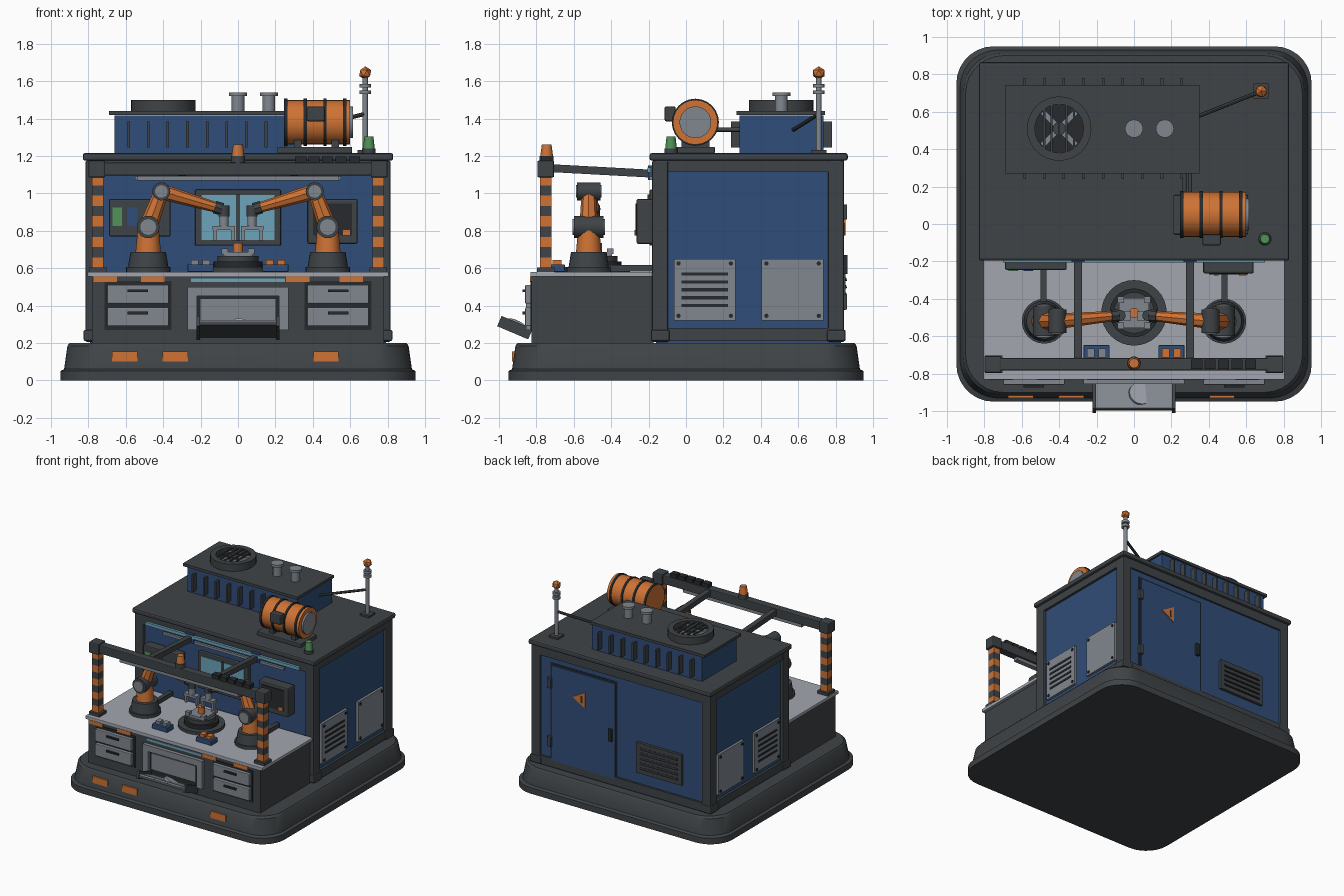
import bpy, bmesh, math
from mathutils import Vector, Matrix

if "Cube" in bpy.data.objects:
    bpy.data.objects.remove(bpy.data.objects["Cube"])


def material(name, *rgb):
    mat = bpy.data.materials.new(name)
    mat.use_nodes = True
    mat.diffuse_color = (*rgb, 1)
    mat.node_tree.nodes["Principled BSDF"].inputs["Base Color"].default_value = (*rgb, 1)
    return mat


dark = material("charcoal", .05, .057, .062)
black = material("near_black", .02, .023, .026)
blue = material("navy_blue", .03, .075, .19)
orange = material("safety_orange", .62, .17, .035)
steel = material("steel_grey", .22, .245, .275)
pale = material("worktop_grey", .36, .38, .43)
glass = material("sky_glass", .15, .37, .5)
green = material("signal_green", .08, .29, .1)


def finish(name, mat, bm, smooth=False):
    bmesh.ops.recalc_face_normals(bm, faces=bm.faces)
    mesh = bpy.data.meshes.new(name)
    bm.to_mesh(mesh)
    bm.free()
    mesh.materials.append(mat)
    obj = bpy.data.objects.new(name, mesh)
    bpy.context.collection.objects.link(obj)
    if smooth:
        bpy.ops.object.select_all(action='DESELECT')
        obj.select_set(True)
        bpy.context.view_layer.objects.active = obj
        bpy.ops.object.shade_smooth_by_angle(angle=math.radians(35))
    return obj


def box(name, mat, at, size, bevel=0, tilt=0):
    bm = bmesh.new()
    bmesh.ops.create_cube(bm, size=1)
    bmesh.ops.scale(bm, vec=size, verts=bm.verts)
    if bevel:
        bmesh.ops.bevel(bm, geom=bm.edges[:], offset=bevel, segments=2, profile=.5, affect='EDGES')
    bm.transform(Matrix.Translation(at) @ Matrix.Rotation(tilt, 4, 'X'))
    return finish(name, mat, bm)


def rod(name, mat, start, end, radius, tip=None, sides=24, spin=0):
    start, end = Vector(start), Vector(end)
    way = end - start
    bm = bmesh.new()
    bmesh.ops.create_cone(bm, cap_ends=True, segments=sides, radius1=radius,
                          radius2=radius if tip is None else tip, depth=way.length)
    turn = way.to_track_quat('Z', 'Y').to_matrix().to_4x4()
    bm.transform(Matrix.Translation((start + end) / 2) @ turn @ Matrix.Rotation(spin, 4, 'Z'))
    return finish(name, mat, bm, sides > 8)


def post(name, mat, x, y, low, high, radius, tip=None, sides=24):
    return rod(name, mat, (x, y, low), (x, y, high), radius, tip, sides)


def bar(name, mat, start, end, width):
    return rod(name, mat, start, end, width * .707, sides=4, spin=math.pi / 4)


def ring(name, mat, centre, outer, inner, height):
    bm = bmesh.new()
    loops = [[bm.verts.new(Vector(centre) + Vector((r * math.cos(a), r * math.sin(a), z)))
              for a in (math.tau * i / 32 for i in range(32))]
             for r, z in ((outer, 0), (outer, height), (inner, height), (inner, 0))]
    for k in range(4):
        for i in range(32):
            j, n = (i + 1) % 32, (k + 1) % 4
            bm.faces.new((loops[k][i], loops[k][j], loops[n][j], loops[n][i]))
    return finish(name, mat, bm, True)


# rounded plinth lofted from stacked outlines
bm = bmesh.new()
layers = []
for half, z in ((.95, 0), (.95, .05), (.93, .06), (.912, .185), (.9, .2)):
    outline = []
    for i in range(32):
        quarter, step = divmod(i, 8)
        a = math.pi / 2 * (quarter + step / 7)
        corner = math.pi / 2 * quarter + math.pi / 4
        c = (half - .2) * math.sqrt(2)
        outline.append(bm.verts.new((c * math.cos(corner) + .2 * math.cos(a),
                                     c * math.sin(corner) + .2 * math.sin(a), z)))
    layers.append(outline)
for low, high in zip(layers, layers[1:]):
    for i in range(32):
        j = (i + 1) % 32
        bm.faces.new((low[i], low[j], high[j], high[i]))
bm.faces.new(layers[0])
bm.faces.new(layers[-1])
finish("plinth", dark, bm, True)
for x in (-.605, -.335, .47):
    box("plinth_hazard_mark", orange, at=(x, -.92, .128), size=(.135, .018, .055))

# building shell
box("building_walls", blue, at=(0, .335, .69), size=(1.58, .99, .98))
box("roof_slab", dark, at=(0, .335, 1.195), size=(1.66, 1.06, .04), bevel=.012)
for y in (-.16, .825):
    box("upper_rail", dark, at=(0, y, 1.14), size=(1.6, .04, .075))
    box("lower_rail", dark, at=(0, y, .245), size=(1.6, .04, .07))
for s in (-1, 1):
    box("side_upper_rail", dark, at=(s * .79, .33, 1.145), size=(.04, .98, .06))
    box("side_lower_rail", dark, at=(s * .79, .33, .245), size=(.04, .98, .07))
    for y in (-.138, .803):
        box("corner_pillar", dark, at=(s * .775, y, .69), size=(.08, .085, .97), bevel=.008)
        box("pillar_foot", dark, at=(s * .775, y, .24), size=(.1, .1, .06), bevel=.008)
    # side access panels
    for y in (.1, .57):
        box("side_panel", steel, at=(s * .795, y, .485), size=(.03, .33, .33))
        for dy in (-.14, .14):
            for dz in (-.14, .14):
                rod("panel_bolt", black, (s * .8, y + dy, .485 + dz), (s * .816, y + dy, .485 + dz), .012, sides=8)
    for i in range(5):
        box("panel_slot", black, at=(s * .806, .1, .4 + i * .042), size=(.016, .25, .017))

# rear door and vent
box("rear_door_gap", black, at=(.345, .828, .655), size=(.61, .01, .81))
box("rear_door", blue, at=(.345, .836, .655), size=(.58, .018, .78))
box("door_handle", black, at=(.09, .852, .62), size=(.03, .025, .1))
for z in (.42, .9):
    box("door_hinge", dark, at=(.645, .848, z), size=(.035, .025, .08))
rod("door_warning_sign", orange, (.36, .843, .84), (.36, .852, .84), .075, sides=3, spin=math.pi / 2)
box("warning_bolt", black, at=(.352, .851, .84), size=(.016, .006, .055))
box("rear_vent", dark, at=(-.35, .838, .5), size=(.41, .03, .25))
for i in range(5):
    box("rear_louvre", black, at=(-.35, .853, .42 + i * .04), size=(.34, .012, .018), tilt=.3)

# workbench
box("bench_cabinet", dark, at=(0, -.5, .38), size=(1.56, .65, .36))
box("worktop", pale, at=(0, -.505, .567), size=(1.61, .655, .026), bevel=.004)
box("bench_light", glass, at=(0, -.828, .535), size=(.5, .01, .018))
for x in (-.71, -.455, .32, .605):
    box("bench_hazard_mark", orange, at=(x, -.828, .54), size=(.125, .01, .03))
for s in (-1, 1):
    box("drawer_bank", black, at=(s * .535, -.826, .4), size=(.36, .012, .26))
    for z in (.34, .46):
        box("drawer", steel, at=(s * .535, -.842, z), size=(.33, .035, .1), bevel=.005)
        box("drawer_handle", black, at=(s * .535, -.865, z + .02), size=(.11, .016, .014))
    box("chute_side", steel, at=(s * .245, -.84, .385), size=(.05, .03, .23))
    box("tray_rail", dark, at=(s * .212, -.915, .282), size=(.018, .18, .06), tilt=-.4)
box("chute_lintel", steel, at=(0, -.84, .475), size=(.54, .03, .05))
box("chute_recess", black, at=(0, -.827, .36), size=(.44, .008, .19))
box("chute_flap", steel, at=(0, -.832, .37), size=(.4, .01, .13))
box("tray_underside", dark, at=(0, -.915, .272), size=(.42, .17, .02), tilt=-.4)
box("tray_plate", steel, at=(0, -.911, .285), size=(.41, .165, .012), tilt=-.4)
rod("tray_disc", pale, (.03, -.911, .287), (.035, -.905, .3), .062)

# gantry with striped legs
for s in (-1, 1):
    box("gantry_foot", dark, at=(s * .75, -.75, .592), size=(.095, .095, .024))
    for i in range(9):
        box("gantry_leg_band", dark if i % 2 else orange,
            at=(s * .75, -.75, .63 + i * .055), size=(.06, .06, .055))
    box("gantry_corner", dark, at=(s * .755, -.75, 1.13), size=(.09, .09, .09), bevel=.008)
    bar("gantry_brace", dark, (s * .3, -.73, 1.135), (s * .3, -.18, 1.105), .042)
    box("brace_flange", blue, at=(s * .3, -.192, 1.11), size=(.07, .02, .075))
    box("bench_conduit", dark, at=(s * .485, -.3, .6), size=(.032, .25, .035))
box("gantry_beam", dark, at=(0, -.75, 1.13), size=(1.56, .065, .07), bevel=.006)
box("gantry_lamp", steel, at=(0, -.75, 1.08), size=(1.08, .04, .025))
box("wall_light", glass, at=(0, -.196, 1.125), size=(1.4, .02, .025))
box("wall_light_housing", steel, at=(0, -.185, 1.08), size=(1.1, .02, .02))
for i in range(5):
    box("cable_chain_link", black, at=(.335 + i * .072, -.75, 1.18), size=(.06, .05, .035))
post("gantry_beacon_base", dark, 0, -.745, 1.16, 1.2, .037)
post("gantry_beacon", orange, 0, -.745, 1.2, 1.26, .034, .026, sides=12)

# window and wall boxes
box("window_frame", dark, at=(0, -.178, .87), size=(.46, .035, .3), bevel=.008)
box("window_mullion", dark, at=(0, -.2, .87), size=(.02, .014, .25))
for s in (-1, 1):
    box("window_pane", glass, at=(s * .103, -.196, .87), size=(.185, .008, .24))
box("screen_panel", dark, at=(-.525, -.205, .87), size=(.33, .08, .2), bevel=.008)
box("green_screen", green, at=(-.645, -.246, .875), size=(.05, .008, .1))
box("blue_screen", blue, at=(-.565, -.246, .875), size=(.05, .008, .1))
box("control_box", dark, at=(.505, -.22, .85), size=(.27, .09, .24), bevel=.01)
box("control_box_door", black, at=(.505, -.266, .86), size=(.21, .008, .17))
box("control_switch", orange, at=(.58, -.27, .79), size=(.035, .012, .03))
box("control_lamp", green, at=(.44, -.27, .79), size=(.025, .012, .025))

# turntable
post("turntable_base", dark, 0, -.475, .58, .605, .175, sides=32)
post("turntable_step", black, 0, -.475, .605, .635, .13, sides=32)
post("turntable_plate", dark, 0, -.475, .635, .665, .11, sides=32)
box("turntable_pad", steel, at=(0, -.475, .675), size=(.16, .16, .02))
for x in (-.07, .07):
    for y in (-.545, -.405):
        box("pad_clamp", steel, at=(x, y, .69), size=(.035, .035, .03))
post("workpiece", orange, 0, -.475, .685, .735, .027, sides=12)

# robot arms
for s in (-1, 1):
    shoulder, elbow, wrist = (Vector((s * .48, -.52, .82)), Vector((s * .41, -.52, 1.01)),
                              Vector((s * .085, -.49, .915)))
    post("arm_flange", dark, s * .48, -.52, .58, .605, .12)
    post("arm_base", dark, s * .48, -.52, .605, .685, .108, .095)
    post("arm_turret", orange, s * .48, -.52, .685, .83, .068, .055, sides=12)
    rod("upper_arm", orange, shoulder, elbow, .05, .038, sides=8)
    rod("forearm", orange, elbow, wrist, .042, .026, sides=8)
    rod("forearm_cuff", dark, wrist + (elbow - wrist) * .12, wrist, .034, sides=8)
    for joint, r in ((shoulder, .06), (elbow, .048)):
        reach = Vector((0, r * 1.3, 0))
        rod("arm_joint", dark, joint - reach, joint + reach, r)
        rod("joint_cap", steel, joint - reach * 1.1, joint + reach * 1.1, r * .7)
    x, y = s * .075, wrist.y
    post("wrist_collar", dark, x, y, .875, .935, .03)
    post("wrist_shaft", steel, x, y, .82, .88, .025)
    box("gripper_palm", steel, at=(x, y, .815), size=(.12, .05, .02))
    for dx in (-.048, .048):
        box("gripper_finger", steel, at=(x + dx, y, .78), size=(.02, .035, .065))

# parts bins
for s, mat in ((-1, steel), (1, orange)):
    box("parts_bin", blue, at=(s * .2, -.69, .6), size=(.14, .085, .04), bevel=.005)
    for dx in (-.03, .03):
        box("bin_part", mat, at=(s * .2 + dx, -.69, .628), size=(.04, .05, .03))

# roof cooling unit
box("cooler_body", blue, at=(-.16, .51, 1.315), size=(1.0, .45, .2))
box("cooler_lid", dark, at=(-.17, .507, 1.43), size=(1.04, .475, .022))
for i in range(9):
    for y in (.265, .755):
        box("cooler_rib", dark, at=(-.585 + i * .105, y, 1.315), size=(.014, .05, .14))
ring("fan_housing", dark, (-.4, .51, 1.44), .172, .13, .06)
post("fan_well", black, -.4, .51, 1.44, 1.446, .135)
post("fan_hub", dark, -.4, .51, 1.44, 1.49, .035)
for s in (-1, 1):
    bar("fan_blade", steel, (-.49, .51 - s * .09, 1.46), (-.31, .51 + s * .09, 1.46), .03)
for i in range(5):
    box("fan_grille_bar", dark, at=(-.48 + i * .04, .51, 1.494), size=(.011, .29, .01))
for x in (0, .165):
    post("vent_pipe", steel, x, .51, 1.44, 1.52, .034)
    post("vent_cap", steel, x, .51, 1.52, 1.54, .048)

# roof tank
box("tank_cradle", dark, at=(.41, .05, 1.232), size=(.4, .21, .034), bevel=.006)
rod("tank", orange, (.245, .05, 1.38), (.6, .05, 1.38), .12)
for x in (.255, .36, .465, .57):
    rod("tank_band", black, (x - .009, .05, 1.38), (x + .009, .05, 1.38), .126)
rod("tank_end_cap", steel, (.59, .05, 1.38), (.615, .05, 1.38), .085)
for x in (.32, .52):
    box("tank_saddle", dark, at=(x, .05, 1.26), size=(.04, .15, .05))
box("tank_control", dark, at=(.415, -.085, 1.425), size=(.1, .06, .08), bevel=.01)
for x in (.27, .3):
    rod("tank_pipe", dark, (x, .13, 1.34), (x, .29, 1.34), .011, sides=12)

# roof beacon and mast
post("roof_beacon_base", dark, .7, -.08, 1.21, 1.24, .036)
post("roof_beacon", green, .7, -.08, 1.24, 1.305, .031, .024)
box("mast_plate", dark, at=(.68, .71, 1.222), size=(.08, .08, .018))
post("mast", steel, .68, .71, 1.22, 1.63, .015, sides=12)
for z in (1.53, 1.565):
    post("mast_collar", steel, .68, .71, z, z + .02, .03)
rod("mast_brace", dark, (.34, .575, 1.34), (.68, .71, 1.425), .011, sides=8)
bm = bmesh.new()
bmesh.ops.create_icosphere(bm, subdivisions=1, radius=.036, matrix=Matrix.Translation((.68, .71, 1.643)))
finish("mast_lamp", orange, bm)
